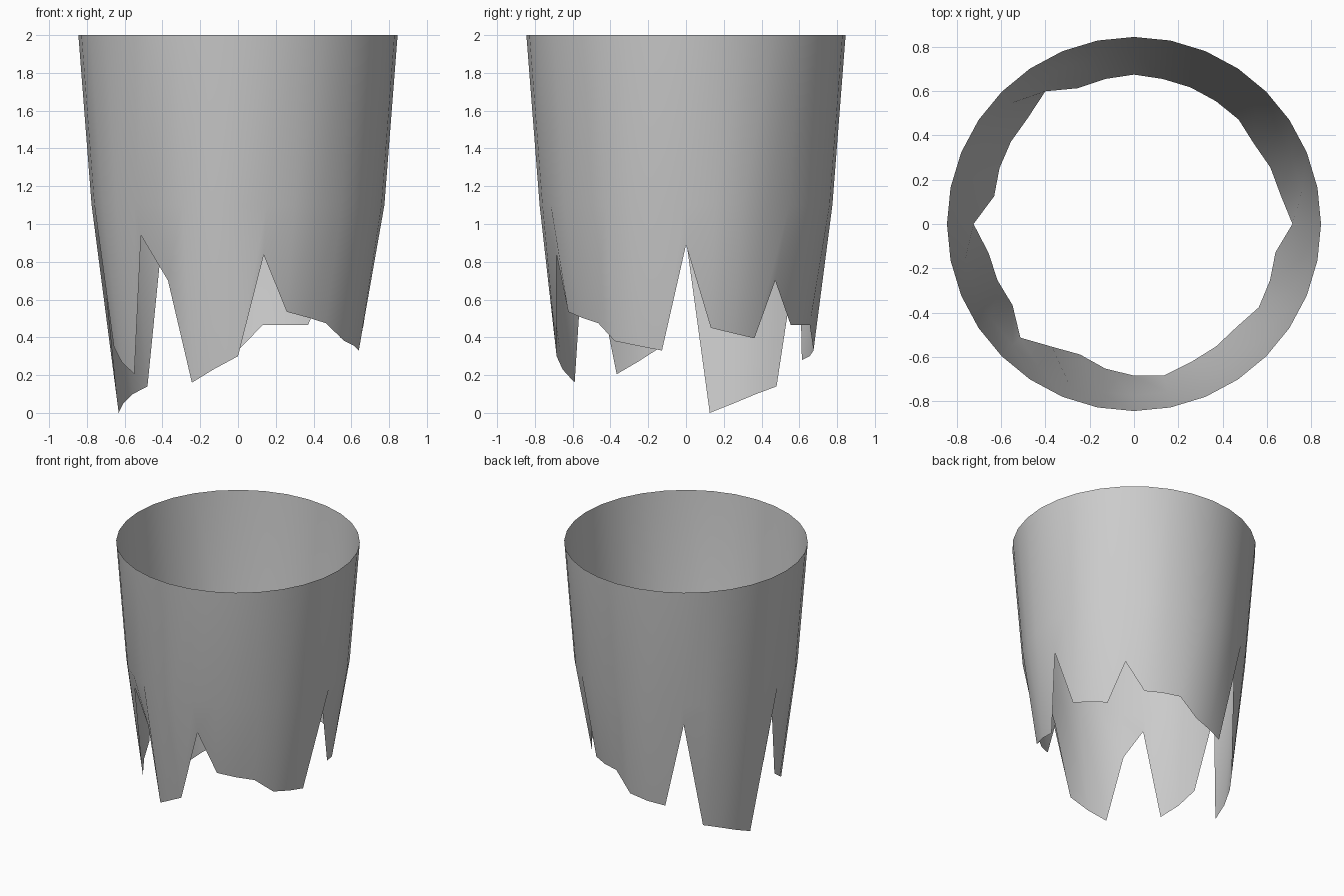
import bpy, bmesh
from math import cos, sin, tau

if "Cube" in bpy.data.objects:
    bpy.data.objects.remove(bpy.data.objects["Cube"])

SIDES = 32
TOP = (0.845, 2.0)     # radius, height of the clean rim
WAIST = (0.775, 1.10)  # radius, height where the taper steepens

# Jagged lower edge: (radius, height) per column, anticlockwise from +x
BROKEN = [
    (0.716, 0.89), (0.675, 0.45), (0.667, 0.42), (0.652, 0.395),
    (0.668, 0.70), (0.667, 0.465), (0.668, 0.465), (0.668, 0.465),
    (0.675, 0.33), (0.668, 0.30), (0.664, 0.28), (0.721, 0.93),
    (0.678, 0.14), (0.669, 0.10), (0.658, 0.05), (0.644, 0.0),
    (0.725, 0.92), (0.670, 0.35), (0.667, 0.27), (0.660, 0.205),
    (0.726, 0.94), (0.667, 0.70), (0.638, 0.16), (0.666, 0.23),
    (0.685, 0.30), (0.698, 0.835), (0.675, 0.535), (0.666, 0.505),
    (0.657, 0.475), (0.678, 0.38), (0.665, 0.355), (0.652, 0.33),
]


def add_ring(bm, points):
    ring = []
    for i, (r, z) in enumerate(points):
        a = tau * i / SIDES
        ring.append(bm.verts.new((r * cos(a), r * sin(a), z)))
    return ring


# Open tapered shell, single sheet
bm = bmesh.new()
rings = [add_ring(bm, p) for p in (BROKEN, [WAIST] * SIDES, [TOP] * SIDES)]
for low, high in zip(rings, rings[1:]):
    for i in range(SIDES):
        j = (i + 1) % SIDES
        bm.faces.new((low[i], low[j], high[j], high[i]))

mesh = bpy.data.meshes.new("broken_shell")
bm.to_mesh(mesh)
bm.free()
shell = bpy.data.objects.new("broken_shell", mesh)
bpy.context.collection.objects.link(shell)

# Smooth walls
bpy.context.view_layer.objects.active = shell
shell.select_set(True)
bpy.ops.object.shade_smooth_by_angle()
